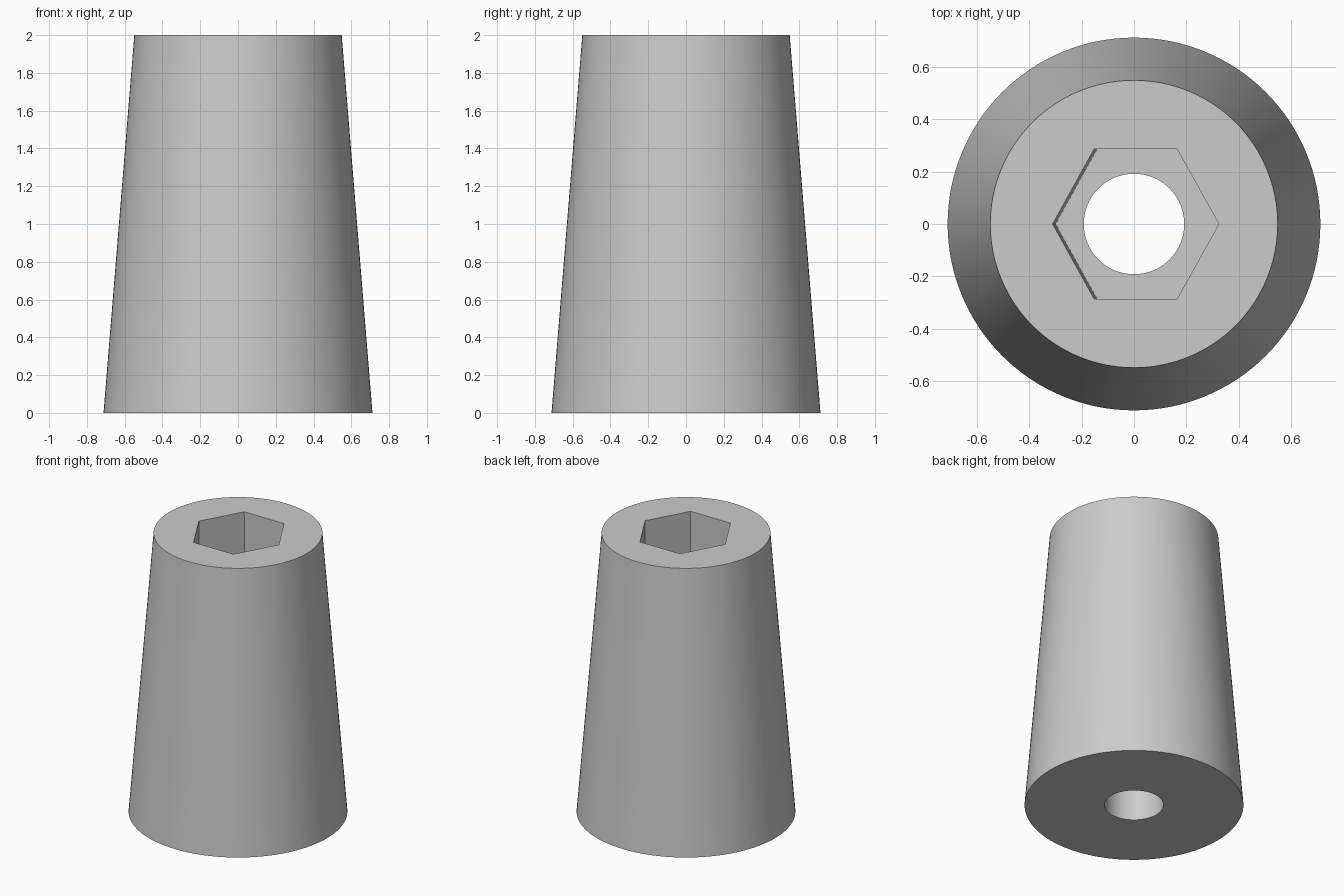
import bpy
import bmesh

cube = bpy.data.objects.get("Cube")
if cube:
    bpy.data.objects.remove(cube, do_unlink=True)

HEIGHT = 2.0
SOCKET_FLOOR = 1.1

grey = bpy.data.materials.new("plain_grey")
grey.use_nodes = True
colour = (0.6, 0.6, 0.6, 1)
grey.diffuse_color = colour
grey.node_tree.nodes["Principled BSDF"].inputs["Base Color"].default_value = colour


def frustum(name, r_low, r_high, z_low, z_high, sides):
    bpy.ops.mesh.primitive_cone_add(vertices=sides, radius1=r_low, radius2=r_high,
                                    depth=z_high - z_low,
                                    location=(0, 0, (z_low + z_high) / 2))
    ob = bpy.context.object
    ob.name = name
    ob.data.materials.append(grey)
    return ob


def hex_socket(name, z_low, z_high):
    """Hexagonal prism whose left walls lean in slightly toward the floor."""
    bm = bmesh.new()
    rings = []
    for z, lean in ((z_low, 0.012), (z_high, 0)):
        left, corner = -0.311 + lean, -0.152 + lean
        outline = [(0.324, 0), (0.164, 0.287), (corner, 0.287),
                   (left, 0), (corner, -0.287), (0.164, -0.287)]
        rings.append([bm.verts.new((x, y, z)) for x, y in outline])
    low, high = rings
    bm.faces.new(low[::-1])
    bm.faces.new(high)
    for i in range(6):
        j = (i + 1) % 6
        bm.faces.new((low[i], low[j], high[j], high[i]))
    mesh = bpy.data.meshes.new(name)
    bm.to_mesh(mesh)
    bm.free()
    mesh.materials.append(grey)
    ob = bpy.data.objects.new(name, mesh)
    bpy.context.collection.objects.link(ob)
    return ob


# Tapered body, with the bolt bore and the head socket cut out
body = frustum("tapered_body", 0.712, 0.549, 0, HEIGHT, 128)
cutters = [frustum("bore_cutter", 0.192, 0.192, -0.1, SOCKET_FLOOR + 0.1, 64),
           hex_socket("socket_cutter", SOCKET_FLOOR, HEIGHT + 0.02)]

bpy.ops.object.select_all(action="DESELECT")
body.select_set(True)
bpy.context.view_layer.objects.active = body
for cutter in cutters:
    cutter.hide_render = True
    cut = body.modifiers.new(cutter.name, "BOOLEAN")
    cut.operation = "DIFFERENCE"
    cut.solver = "EXACT"
    cut.object = cutter
    bpy.ops.object.modifier_apply(modifier=cut.name)
    bpy.data.objects.remove(cutter, do_unlink=True)

bpy.ops.object.shade_smooth_by_angle(angle=0.52)
